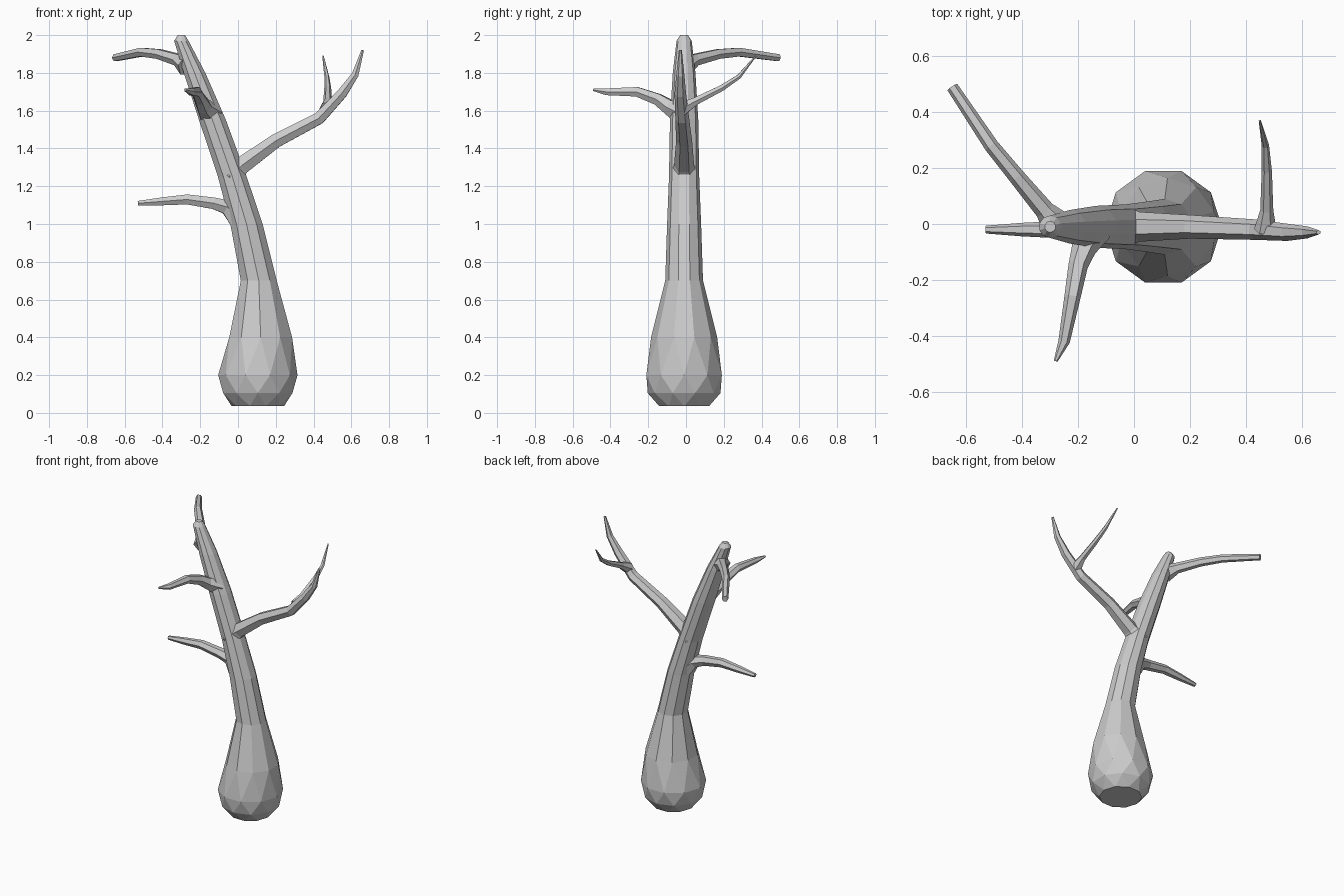
import bpy
import bmesh
from math import cos, sin, pi, tau
from mathutils import Vector

if "Cube" in bpy.data.objects:
    bpy.data.objects.remove(bpy.data.objects["Cube"])

bark = bpy.data.materials.new("grey_bark")
bark.use_nodes = True
grey = (0.6, 0.6, 0.6, 1)
bark.diffuse_color = grey
bark.node_tree.nodes["Principled BSDF"].inputs["Base Color"].default_value = grey


def ring(centre, side, up, radius, sides, turn=0):
    """Points of a regular polygon spanned by two directions."""
    angles = [tau * (corner + turn) / sides for corner in range(sides)]
    return [centre + radius * (side * cos(a) + up * sin(a)) for a in angles]


def loft(name, rings, staggered=0):
    """Skin rings of points; the first few bands become triangular facets."""
    bm = bmesh.new()
    loops = [[bm.verts.new(point) for point in points] for points in rings]
    for band, (low, high) in enumerate(zip(loops, loops[1:])):
        for corner in range(len(low)):
            # Negative indices wrap round the ring
            a, b = low[corner - 1], low[corner]
            c, d = high[corner], high[corner - 1]
            if band < staggered:
                bm.faces.new((a, b, d))
                bm.faces.new((d, b, c))
            else:
                bm.faces.new((a, b, c, d))
    for end in (loops[0], loops[-1]):
        bmesh.ops.poke(bm, faces=[bm.faces.new(end)])
    bmesh.ops.recalc_face_normals(bm, faces=bm.faces)
    mesh = bpy.data.meshes.new(name)
    bm.to_mesh(mesh)
    bm.free()
    mesh.materials.append(bark)
    bpy.context.collection.objects.link(bpy.data.objects.new(name, mesh))


def trunk(name, sections, bowl_rings=3, sides=10):
    """Rounded bowl at the foot, then level rings of height, x and radius."""
    foot_x, bowl_radius, bowl_top = 0.105, 0.21, 0.2
    bowl = []
    for step in range(1, bowl_rings + 1):
        angle = pi / 2 * step / bowl_rings
        height = bowl_top * (1 - 0.95 * cos(angle))
        bowl.append((height, foot_x, bowl_radius * sin(angle) ** 0.6))
    rings = []
    for level, (z, x, radius) in enumerate(bowl + sections):
        turn = min(level, bowl_rings) / 2
        centre = Vector((x, -0.01, z))
        rings.append(ring(centre, Vector((1, 0, 0)), Vector((0, 1, 0)),
                          radius, sides, turn))
    loft(name, rings, bowl_rings)


def branch(name, path, thickness, taper=0.8, sides=6):
    """Tube along a path that flares at the trunk and thins to its tip."""
    points = [Vector(point) for point in path]
    last = len(points) - 1
    rings = []
    for index, point in enumerate(points):
        t = index / last
        along = points[min(index + 1, last)] - points[max(index - 1, 0)]
        side = along.cross(Vector((0, 0, 1))).normalized()
        up = side.cross(along).normalized()
        radius = thickness * (1 - taper * t ** 3 + (1 - t) ** 6)
        rings.append(ring(point, side, up, radius, sides))
    loft(name, rings)


# Swollen foot and leaning trunk
trunk("trunk", [
    (0.4, 0.12, 0.175),
    (0.7, 0.11, 0.1),
    (1, 0.045, 0.09),
    (1.25, -0.03, 0.08),
    (1.55, -0.135, 0.075),
    (1.8, -0.23, 0.06),
    (1.97, -0.3, 0.04),
    (2, -0.3, 0.02),
])

# Long left branch, bending upwards
branch("left_branch", [
    (-0.05, -0.01, 1.25),
    (0.02, -0.01, 1.31),
    (0.2, -0.01, 1.44),
    (0.43, -0.02, 1.56),
    (0.55, -0.03, 1.69),
    (0.62, -0.03, 1.79),
    (0.66, -0.03, 1.92),
], thickness=0.04)

# Twig growing backwards from the long branch
branch("left_twig", [
    (0.47, -0.02, 1.61),
    (0.475, 0.05, 1.65),
    (0.475, 0.19, 1.72),
    (0.47, 0.28, 1.78),
    (0.45, 0.37, 1.89),
], thickness=0.02)

# Lower right branch
branch("lower_right_branch", [
    (0, -0.01, 1.04),
    (-0.06, -0.01, 1.09),
    (-0.13, -0.02, 1.11),
    (-0.27, -0.02, 1.13),
    (-0.4, -0.02, 1.12),
    (-0.53, -0.02, 1.11),
], thickness=0.035, taper=0.6)

# Branch towards the front
branch("front_branch", [
    (-0.15, -0.02, 1.59),
    (-0.18, -0.09, 1.62),
    (-0.2, -0.15, 1.66),
    (-0.22, -0.26, 1.7),
    (-0.25, -0.42, 1.7),
    (-0.28, -0.49, 1.71),
], thickness=0.035)

# Top branch towards the back right
branch("upper_right_branch", [
    (-0.27, -0.01, 1.84),
    (-0.32, 0.05, 1.87),
    (-0.42, 0.17, 1.9),
    (-0.51, 0.28, 1.91),
    (-0.65, 0.49, 1.88),
], thickness=0.03, taper=0.3)
